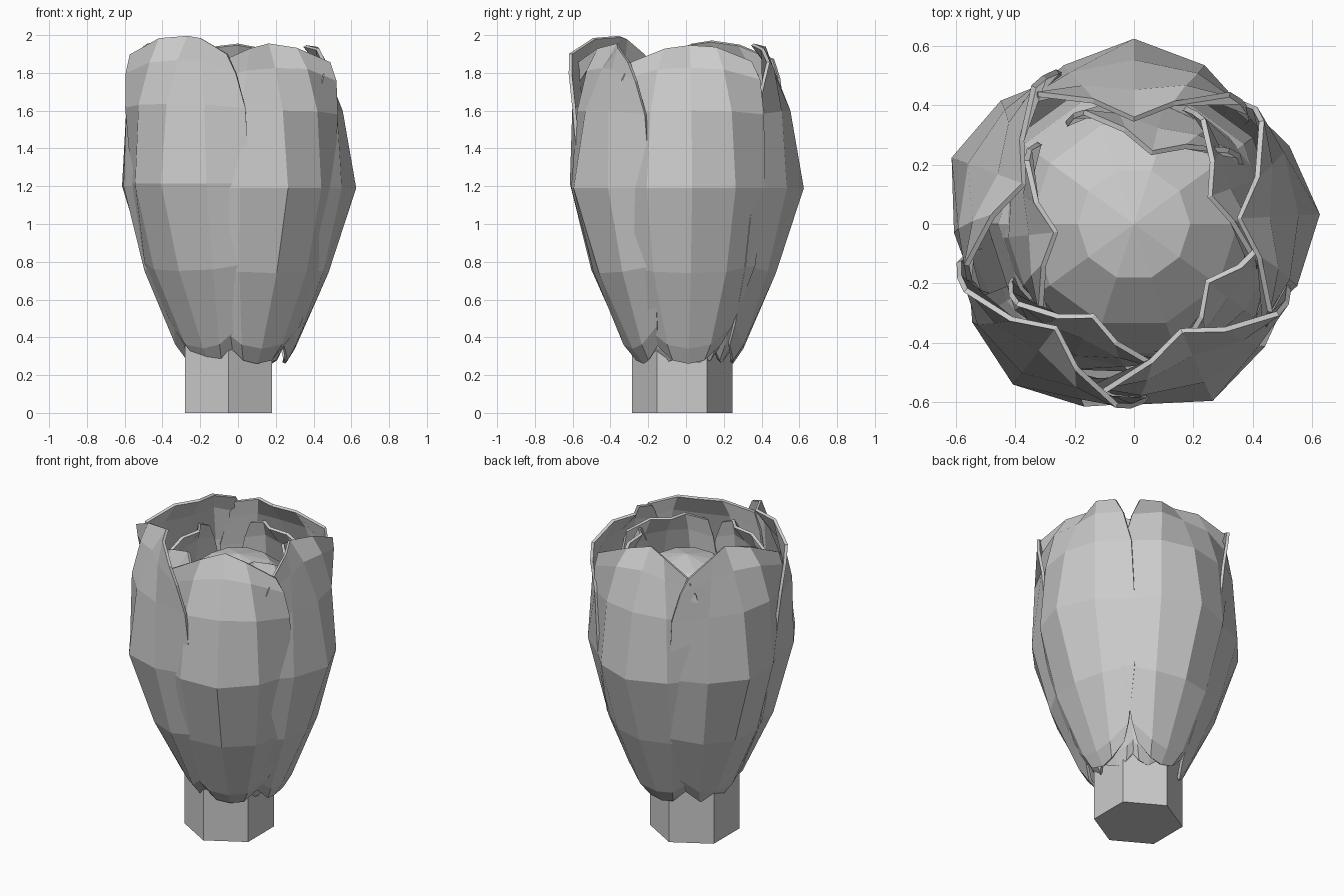
import bpy
import bmesh
import random
from math import sin, cos, radians
from mathutils import Vector

random.seed(4)
cube = bpy.data.objects.get("Cube")
if cube:
    bpy.data.objects.remove(cube, do_unlink=True)

grey = bpy.data.materials.new("plain_grey")
grey.use_nodes = True
colour = (0.6, 0.6, 0.6, 1)
grey.diffuse_color = colour
grey.node_tree.nodes["Principled BSDF"].inputs["Base Color"].default_value = colour


def finish(bm, name):
    bmesh.ops.recalc_face_normals(bm, faces=bm.faces)
    mesh = bpy.data.meshes.new(name)
    bm.to_mesh(mesh)
    bm.free()
    mesh.materials.append(grey)
    obj = bpy.data.objects.new(name, mesh)
    bpy.context.collection.objects.link(obj)
    return obj


# Leaf rows: middle height, edge height, middle radius, edge radius, half angle
ROWS = [
    (0.26, 0.36, 0.25, 0.29, 36),
    (0.34, 0.46, 0.30, 0.35, 42),
    (0.74, 0.78, 0.48, 0.47, 48),
    (1.19, 1.19, 0.62, 0.53, 48),
    (1.60, 1.58, 0.55, 0.55, 46),
    (1.83, 1.76, 0.45, 0.56, 41),
    (1.95, 1.86, 0.355, 0.55, 36),
]


def leaf(name, angle, lean=0.0, width=1.0, height=1.0, rise=0.0, jitter=0.006):
    """Cupped leaf: the middle of the rim curls in, its sides flare out."""
    bm = bmesh.new()
    grid = []
    for z_mid, z_edge, r_mid, r_edge, half in ROWS:
        line = []
        for u in (-1, -0.5, 0, 0.5, 1):
            z = z_mid + (z_edge - z_mid) * abs(u) ** 2.5
            r = (r_mid + (r_edge - r_mid) * abs(u) ** 1.2) * width
            a = radians(half * u)
            wob = random.uniform(-jitter, jitter)
            t = max((z - 0.3) / 1.65, 0)
            p = Vector((cos(a) * (r + wob) + lean * t ** 0.6, sin(a) * (r + wob),
                        0.3 + (z - 0.3) * height + rise * t + wob * (z > 1.7)))
            line.append(bm.verts.new(p))
        grid.append(line)
    for low, high in zip(grid, grid[1:]):
        for i in range(len(low) - 1):
            bm.faces.new((low[i], low[i + 1], high[i + 1], high[i]))
    obj = finish(bm, name)
    obj.rotation_euler.z = radians(angle)
    solid = obj.modifiers.new("thickness", "SOLIDIFY")
    solid.thickness = 0.018
    solid.offset = -1
    return obj


# Outer leaves
for name, angle, lean, rise in (
        ("back", 90, 0, 0), ("left", 3, 0.01, 0),
        ("front_left", -66, 0.04, 0), ("front_right", 233, 0.09, 0.045),
        ("right", 160, 0.045, 0.02)):
    leaf("outer_leaf_" + name, angle, lean, rise=rise)

# Inner leaves
for name, angle, lean in (
        ("front_left", -38, 0.05), ("front_right", 246, 0.07),
        ("right", 186, 0.0), ("back", 76, -0.02), ("left", 20, 0.0)):
    leaf("inner_leaf_" + name, angle, lean, width=0.78, height=0.95)

# Rounded heart
bm = bmesh.new()
bmesh.ops.create_uvsphere(bm, u_segments=10, v_segments=8, radius=1)
for v in bm.verts:
    x, y, z = v.co
    v.co = (x * 0.495, y * 0.495, 1.19 + z * 0.58)
heart = finish(bm, "heart")
heart.rotation_euler.z = radians(18)

# Six-sided stalk
bm = bmesh.new()
bmesh.ops.create_cone(bm, cap_ends=True, segments=6, radius1=0.265,
                      radius2=0.265, depth=0.5)
stalk = finish(bm, "stalk")
stalk.location = (-0.05, -0.02, 0.25)
